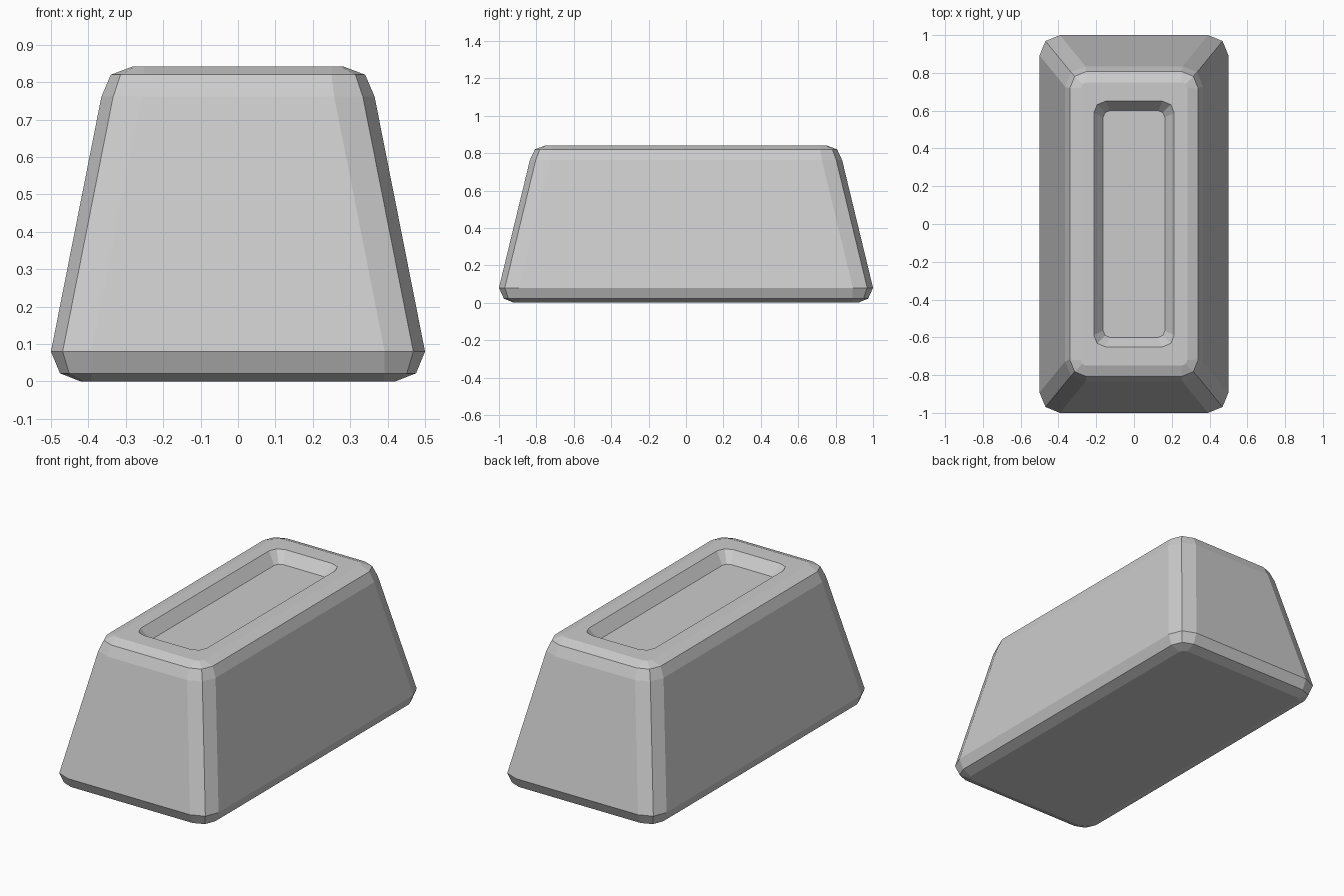
import bpy, bmesh

if "Cube" in bpy.data.objects:
    bpy.data.objects.remove(bpy.data.objects["Cube"])

# Single grey material
grey = bpy.data.materials.new("plain_grey")
grey.diffuse_color = (0.6, 0.6, 0.6, 1)
grey.use_nodes = True
grey.node_tree.nodes["Principled BSDF"].inputs["Base Color"].default_value = grey.diffuse_color

# Each level: height, half width, half length, corner size
levels = [
    (0.000, 0.420, 0.920, 0.030),   # underside
    (0.022, 0.476, 0.974, 0.085),
    (0.080, 0.500, 1.000, 0.108),   # widest line
    (0.762, 0.365, 0.835, 0.108),   # top of the sloped sides
    (0.820, 0.340, 0.808, 0.090),
    (0.842, 0.282, 0.750, 0.030),   # top face edge
    (0.842, 0.213, 0.650, 0.062),   # recess rim
    (0.780, 0.163, 0.600, 0.035),   # recess floor
]


def ring(bm, z, hx, hy, c):
    """Rectangle with three-point rounded corners, counter-clockwise."""
    k = 0.29 * c
    corner = [(hx, hy - c), (hx - k, hy - k), (hx - c, hy)]
    pts = []
    for sx, sy in ((1, 1), (-1, 1), (-1, -1), (1, -1)):
        order = corner if sx * sy > 0 else corner[::-1]
        pts += [(sx * x, sy * y, z) for x, y in order]
    return [bm.verts.new(p) for p in pts]


# Ingot body: stacked rings, capped below and at the recess floor
bm = bmesh.new()
rings = [ring(bm, *level) for level in levels]
for a, b in zip(rings, rings[1:]):
    for i in range(12):
        j = (i + 1) % 12
        bm.faces.new((a[i], a[j], b[j], b[i]))
bm.faces.new(rings[0][::-1])
bm.faces.new(rings[-1])

mesh = bpy.data.meshes.new("ingot")
bm.to_mesh(mesh)
bm.free()
mesh.materials.append(grey)
ingot = bpy.data.objects.new("ingot", mesh)
bpy.context.collection.objects.link(ingot)
